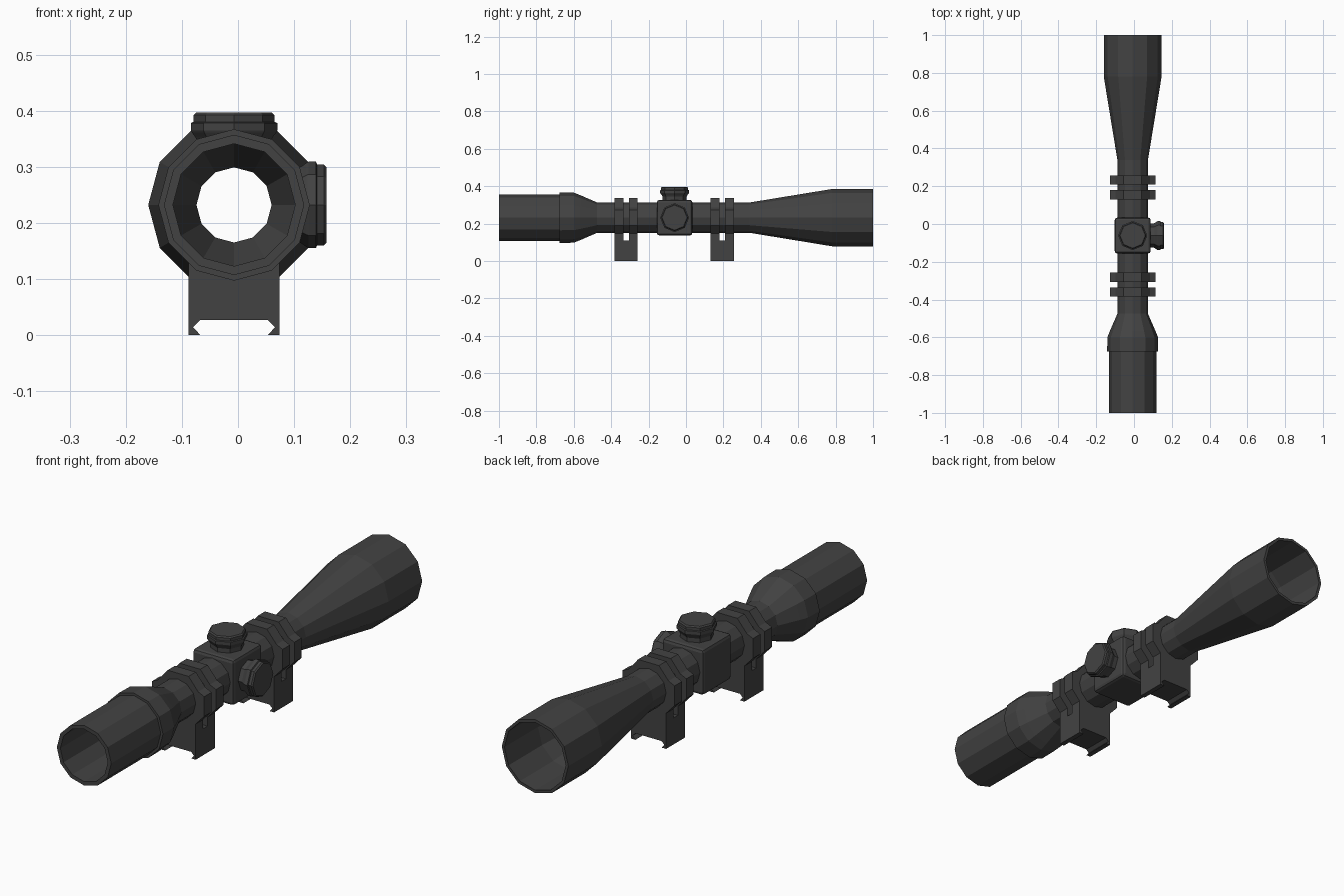
import bpy, bmesh, math
from mathutils import Matrix, Vector

if "Cube" in bpy.data.objects:
    bpy.data.objects.remove(bpy.data.objects["Cube"])

CX, CZ = -0.007, 0.232          # optical axis
TY = -0.061                     # turret position along the axis

mat = bpy.data.materials.new("matte_black")
mat.diffuse_color = (0.055, 0.055, 0.055, 1)
mat.use_nodes = True
mat.node_tree.nodes["Principled BSDF"].inputs["Base Color"].default_value = mat.diffuse_color


def finish(name, bm):
    bmesh.ops.recalc_face_normals(bm, faces=bm.faces[:])
    me = bpy.data.meshes.new(name)
    bm.to_mesh(me)
    bm.free()
    me.materials.append(mat)
    ob = bpy.data.objects.new(name, me)
    bpy.context.collection.objects.link(ob)
    return ob


def lathe(name, profile, sides, matrix, closed=False):
    """Spin (radius, height) points round local z; closed joins last ring to first."""
    bm = bmesh.new()
    rings = []
    for r, h in profile:
        rings.append([bm.verts.new(matrix @ Vector((
            r * math.cos(2 * math.pi * i / sides),
            r * math.sin(2 * math.pi * i / sides), h))) for i in range(sides)])
    pairs = list(zip(rings, rings[1:]))
    if closed:
        pairs.append((rings[-1], rings[0]))
    else:
        bm.faces.new(rings[0])
        bm.faces.new(rings[-1])
    for a, b in pairs:
        for i in range(sides):
            j = (i + 1) % sides
            bm.faces.new((a[i], a[j], b[j], b[i]))
    return finish(name, bm)


def extrude_y(name, half, y0, y1):
    """Extrude a left/right mirrored (x, z) outline between two y values."""
    outline = half + [(-x, z) for x, z in reversed(half)]
    bm = bmesh.new()
    face = bm.faces.new([bm.verts.new((CX + x, y0, z)) for x, z in outline])
    res = bmesh.ops.extrude_face_region(bm, geom=[face])
    verts = [g for g in res["geom"] if isinstance(g, bmesh.types.BMVert)]
    bmesh.ops.translate(bm, verts=verts, vec=(0, y1 - y0, 0))
    return finish(name, bm)


axis = Matrix.Translation((CX, 0, CZ)) @ Matrix.Rotation(-math.pi / 2, 4, 'X')

# Hollow scope tube: eyepiece, power ring, main tube and objective bell
outer = [(0.125, -1.0), (0.125, -0.675), (0.135, -0.675), (0.134, -0.60),
         (0.120, -0.565), (0.081, -0.475), (0.081, 0.34), (0.153, 0.78), (0.153, 1.0)]
inner = [(0.141, 1.0), (0.141, 0.78), (0.067, 0.34), (0.067, -0.475), (0.109, -0.60),
         (0.109, -1.0)]
lathe("scope_tube", outer + inner, 12, axis, closed=True)

# Cutter that keeps the bore open through saddle and rings
cutter = lathe("bore_cutter", [(0.074, -0.8), (0.074, 0.8)], 12, axis)
cutter.hide_render = True
cutter.hide_viewport = False


def bore(ob):
    mod = ob.modifiers.new("bore", 'BOOLEAN')
    mod.operation = 'DIFFERENCE'
    mod.solver = 'EXACT'
    mod.object = cutter
    bpy.context.view_layer.objects.active = ob
    bpy.ops.object.modifier_apply(modifier=mod.name)


# Turret saddle: bevelled block
bm = bmesh.new()
bmesh.ops.create_cube(bm, size=0.19, matrix=Matrix.Translation((CX, TY, CZ)))
bmesh.ops.bevel(bm, geom=bm.edges[:], offset=0.013, segments=2, profile=0.5,
                affect='EDGES')
bore(finish("turret_saddle", bm))

# Turret caps, on top and on the right side
cap = [(0.064, 0.085), (0.064, 0.112), (0.070, 0.122), (0.075, 0.129), (0.077, 0.133),
       (0.077, 0.146), (0.072, 0.148), (0.072, 0.160), (0.067, 0.165)]
centre = Matrix.Translation((CX, TY, CZ))
lathe("top_turret", cap, 8, centre)
lathe("side_turret", cap, 8, centre @ Matrix.Rotation(math.pi / 2, 4, 'Y'))

# Mounts: slotted rail base carrying two clamp rings each
base = [(0.081, 0.11), (0.081, 0.0), (0.060, 0.0), (0.073, 0.014), (0.060, 0.027)]
ring = [(0.081, 0.105), (0.081, 0.148), (0.120, 0.190), (0.120, 0.272),
        (0.092, 0.285), (0.048, 0.337)]
for label, y in (("rear", -0.383), ("front", 0.131)):
    extrude_y(label + "_mount_base", base, y, y + 0.125)
    for n, d in (("a", 0.0), ("b", 0.077)):
        bore(extrude_y(f"{label}_clamp_ring_{n}", ring, y + d, y + d + 0.048))

bpy.data.objects.remove(cutter, do_unlink=True)
